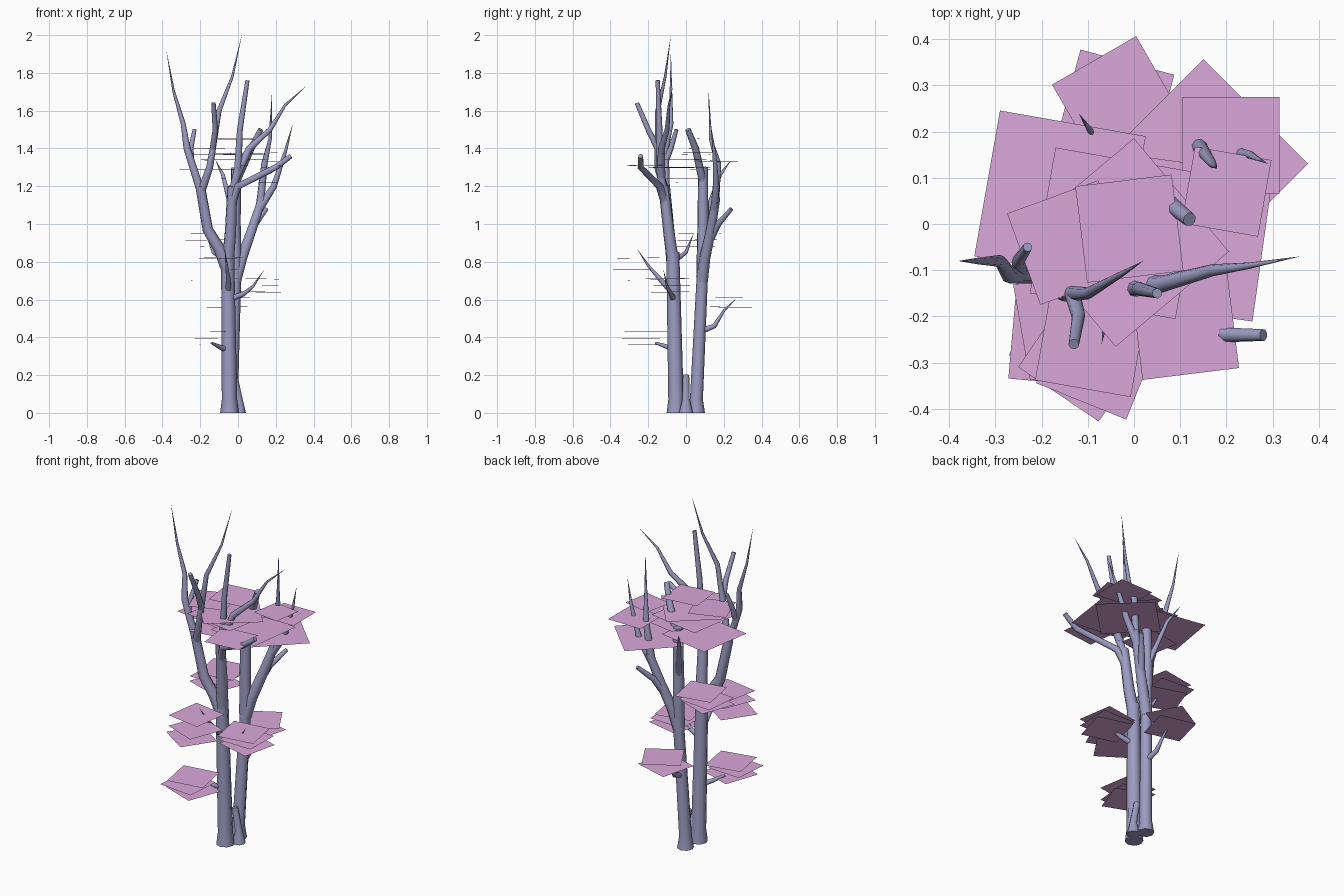
import bpy
import bmesh
import random
from math import radians
from mathutils import Euler, Matrix, Vector

cube = bpy.data.objects.get("Cube")
if cube:
    bpy.data.objects.remove(cube, do_unlink=True)

random.seed(3)


def make_material(name, red, green, blue):
    material = bpy.data.materials.new(name)
    material.use_nodes = True
    colour = (red, green, blue, 1)
    material.diffuse_color = colour
    shader = material.node_tree.nodes["Principled BSDF"]
    shader.inputs["Base Color"].default_value = colour
    shader.inputs["Roughness"].default_value = .9
    return material


bark = make_material("grey violet bark", .33, .33, .54)
foliage = make_material("pink foliage", .7, .39, .7)

# Shared thicknesses and leaf widths
limb, bough, twig = .033, .022, .017
broad, small = .32, .21


def tube(name, path, thick, thin, flare=1):
    """Tapered eight-sided tube along the path, optionally flared at its foot."""
    curve = bpy.data.curves.new(name, "CURVE")
    curve.dimensions = "3D"
    curve.bevel_depth = 1
    curve.bevel_resolution = 2
    curve.use_fill_caps = True
    curve.materials.append(bark)
    spline = curve.splines.new("POLY")
    spline.points.add(len(path) - 1)
    for index, (target, position) in enumerate(zip(spline.points, path)):
        share = index / (len(path) - 1)
        target.co = (*position, 1)
        target.radius = thick + (thin - thick) * share ** 1.3
    spline.points[0].radius *= flare
    wood = bpy.data.objects.new(name, curve)
    bpy.context.collection.objects.link(wood)
    bpy.ops.object.select_all(action="DESELECT")
    wood.select_set(True)
    bpy.context.view_layer.objects.active = wood
    bpy.ops.object.convert(target="MESH")
    bpy.ops.object.shade_smooth_by_angle(angle=radians(50))
    return path


def trunk(name, foot, top, thick, flare):
    """Trunk that rises straight from the ground, then leans to its top."""
    foot = Vector(foot)
    ankle = foot + Vector((0, 0, .07))
    return tube(name, [foot, ankle, Vector(top)], thick, thick * .77, flare)


def grow(name, parent, height, thick, *points, end=0.0):
    """Branch that leaves its parent at a height; end is the tip's share of thickness."""
    for low, high in zip(parent, parent[1:]):
        if low.z <= height <= high.z:
            start = low.lerp(high, (height - low.z) / (high.z - low.z))
    path = [start] + [Vector(point) for point in points]
    return tube(name, path, thick, thick * end)


def leaf_cluster(name, size, leaves):
    """Nearly flat square sheets, each given as x, y, height and turn in degrees."""
    mesh = bpy.data.meshes.new(name)
    bm = bmesh.new()
    for x, y, height, turn in leaves:
        tilt_x, tilt_y = random.uniform(-1, 1), random.uniform(-1, 1)
        spin = Euler((radians(tilt_x), radians(tilt_y), radians(turn)))
        place = Matrix.Translation((x, y, height)) @ spin.to_matrix().to_4x4()
        bmesh.ops.create_grid(bm, x_segments=1, y_segments=1, size=size / 2, matrix=place)
    bm.to_mesh(mesh)
    bm.free()
    mesh.materials.append(foliage)
    cluster = bpy.data.objects.new(name, mesh)
    bpy.context.collection.objects.link(cluster)


def leaf_stack(name, x, y, top, turn, step, count=3, gap=.035):
    """Small leaf sheets stacked downwards, each turned and shifted a little."""
    leaves = []
    for layer in range(count):
        shift_x, shift_y = random.uniform(-.02, .02), random.uniform(-.02, .02)
        leaves.append((x + shift_x, y + shift_y, top - layer * gap, turn - layer * step))
    leaf_cluster(name, small, leaves)


# Twin trunks and the small root between them
front_trunk = trunk("front_trunk", (-.045, -.053, 0), (-.055, -.07, .85), .045, flare=1.1)
back_trunk = trunk("back_trunk", (-.035, .055, 0), (-.01, .09, .8), .038, flare=1.2)
trunk("middle_root", (.005, 0, 0), (-.02, 0, .2), .022, flare=1.7)

# Front trunk: outer limb with its two forks
outer_limb = grow("outer_limb", front_trunk, .75, limb,
                  (-.1, -.08, .87), (-.16, -.09, .97), (-.2, -.11, 1.2), end=.8)
outer_spire = grow("outer_spire", outer_limb, 1.16, bough,
                   (-.27, -.11, 1.4), (-.29, -.08, 1.53), (-.34, -.08, 1.7), (-.38, -.08, 1.92))
grow("outer_spur", outer_spire, 1.33, twig, (-.25, -.08, 1.4), (-.23, -.05, 1.5), end=.6)
tall_spire = grow("tall_spire", outer_limb, 1.17, bough,
                  (-.15, -.15, 1.3), (-.1, -.15, 1.6), (-.03, -.11, 1.78), (.02, -.08, 2))
grow("tall_spur", tall_spire, 1.4, twig, (-.12, -.2, 1.5), (-.13, -.26, 1.64), end=.7)

# Front trunk: central limb and the three branches it feeds
central_limb = grow("central_limb", front_trunk, .8, limb,
                    (-.04, -.09, .95), (-.03, -.12, 1.2), end=.8)
central_spire = grow("central_spire", central_limb, 1.15, bough,
                     (0, -.14, 1.3), (.01, -.14, 1.5), (.05, -.15, 1.76), end=.5)
grow("sweeping_spire", central_spire, 1.25, bough,
     (.06, -.13, 1.4), (.17, -.1, 1.5), (.25, -.09, 1.63), (.36, -.07, 1.73))
grow("forward_branch", central_limb, 1.1, bough,
     (0, -.14, 1.2), (.2, -.24, 1.3), (.28, -.24, 1.36), end=.6)

# Back trunk: upright limb, leaning limb and their forks
upright_limb = grow("upright_limb", back_trunk, .72, limb,
                    (-.015, .09, 1), (-.01, .09, 1.3), end=.8)
grow("upright_spur", upright_limb, 1.22, bough, (.07, .05, 1.4), (.12, .01, 1.5), end=.7)
leaning_limb = grow("leaning_limb", back_trunk, .7, limb,
                    (.02, .1, .82), (.07, .13, .96), (.13, .16, 1.14), end=.7)
grow("leaning_spire", leaning_limb, 1.1, bough,
     (.14, .17, 1.32), (.17, .13, 1.45), (.18, .12, 1.7))
grow("side_spire", leaning_limb, 1.07, bough,
     (.19, .16, 1.2), (.25, .15, 1.38), (.29, .13, 1.53))
grow("blunt_fork", leaning_limb, .9, bough, (.09, .17, 1), (.15, .24, 1.08), end=.5)
grow("rear_fork", upright_limb, 1, twig, (-.08, .18, 1.26), (-.12, .24, 1.34))

# Thin twigs low on the trunks
grow("low_twig", front_trunk, .33, twig, (-.1, -.1, .35), (-.14, -.16, .37), end=.4)
grow("front_twig", front_trunk, .63, twig, (-.05, -.13, .7), (-.06, -.2, .78), (-.07, -.26, .87))
grow("right_twig", front_trunk, .6, twig, (.03, -.08, .63), (.08, -.1, .67), (.14, -.12, .76))
grow("rear_twig", back_trunk, .43, twig, (-.03, .15, .46), (-.04, .2, .54), (-.04, .27, .61))
grow("left_twig", front_trunk, .8, twig, (-.13, 0, .85), (-.17, .04, .95))

# Leaf sheets: broad and small ones in the crown
leaf_cluster("broad_crown_leaves", broad, [
    (-.16, .06, 1.29, -10), (.15, .13, 1.22, 45), (.12, -.03, 1.3, -8),
    (-.02, -.04, 1.37, 40), (-.04, -.02, 1.34, -10)])
leaf_cluster("small_crown_leaves", small, [
    (-.01, -.01, 1.45, 7), (-.14, -.04, 1.4, 20), (.21, .17, 1.33, 0),
    (.11, -.22, 1.31, 7), (-.13, -.03, 1.24, 10)])
leaf_cluster("crown_edge_leaf", small * .8, [(.2, .07, 1.38, -10)])

# Leaf sheets: one stack on each twig
leaf_stack("low_leaves", -.15, -.22, top=.43, turn=10, step=15)
leaf_stack("front_leaves", -.09, -.27, top=.82, turn=-10, step=12, gap=.06)
leaf_stack("right_leaves", .11, -.1, top=.71, turn=10, step=12)
leaf_stack("rear_leaves", -.05, .26, top=.61, turn=30, step=45, count=2, gap=.05)
leaf_stack("left_leaves", -.16, .05, top=.95, turn=10, step=15)
